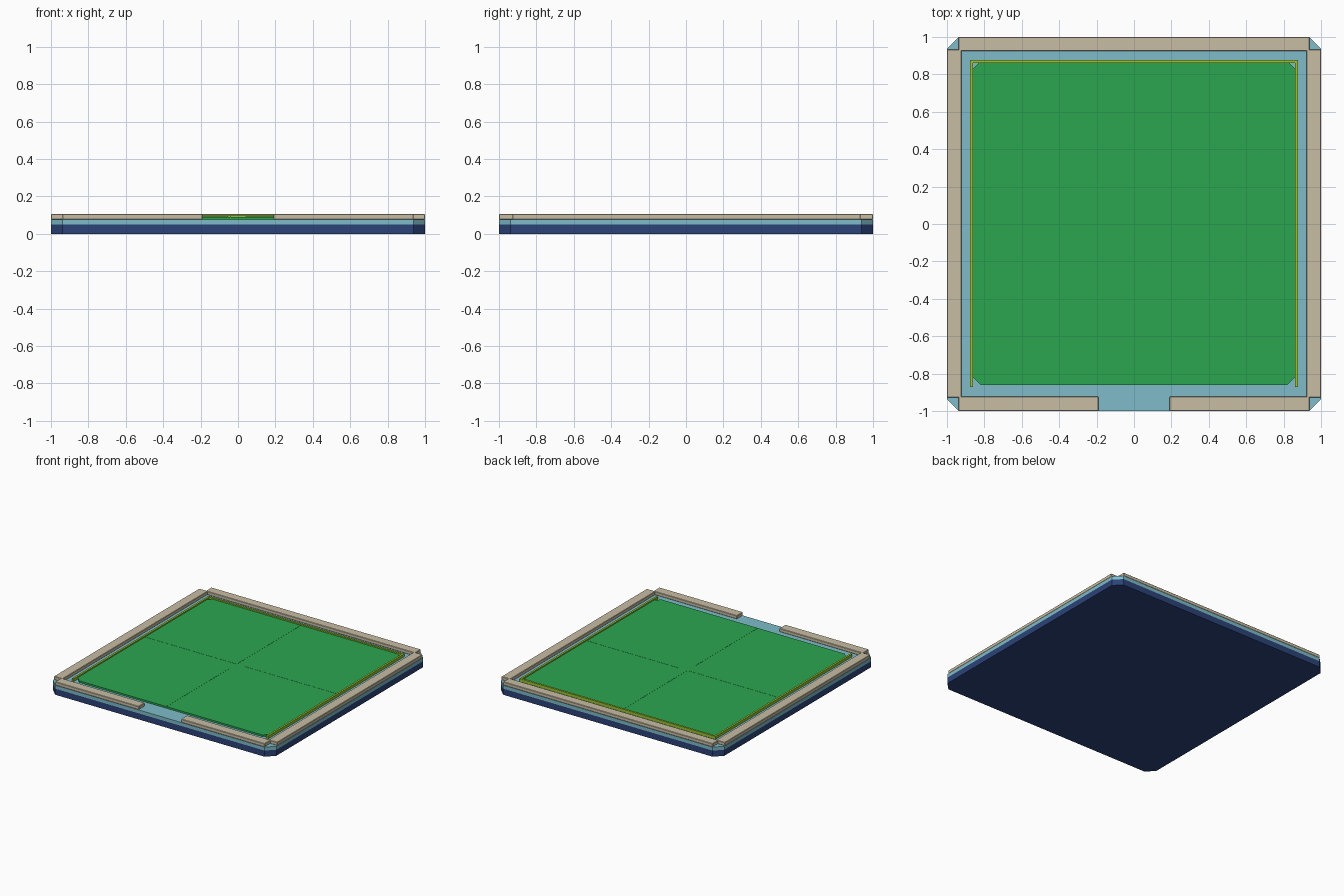
import bpy, bmesh

if "Cube" in bpy.data.objects:
    bpy.data.objects.remove(bpy.data.objects["Cube"])


def material(name, rgb):
    m = bpy.data.materials.new(name)
    m.diffuse_color = (*rgb, 1)
    m.use_nodes = True
    m.node_tree.nodes["Principled BSDF"].inputs["Base Color"].default_value = m.diffuse_color
    return m


NAVY = material("navy", (0.025, 0.055, 0.19))
BLUE = material("pale_blue", (0.21, 0.50, 0.58))
TAN = material("tan", (0.58, 0.51, 0.37))
GREEN = material("grass_green", (0.025, 0.38, 0.08))
LIME = material("lime", (0.32, 0.54, 0.03))


def finish(bm, name, mat):
    bmesh.ops.recalc_face_normals(bm, faces=bm.faces)
    me = bpy.data.meshes.new(name)
    bm.to_mesh(me)
    bm.free()
    me.materials.append(mat)
    ob = bpy.data.objects.new(name, me)
    bpy.context.collection.objects.link(ob)
    return ob


def prism(name, pts, z0, z1, mat, caps=(True, True)):
    """Extrude an outline from z0 to z1."""
    bm = bmesh.new()
    lo = [bm.verts.new((x, y, z0)) for x, y in pts]
    hi = [bm.verts.new((x, y, z1)) for x, y in pts]
    n = len(pts)
    for i in range(n):
        j = (i + 1) % n
        bm.faces.new((lo[i], lo[j], hi[j], hi[i]))
    if caps[0]:
        bm.faces.new(lo[::-1])
    if caps[1]:
        bm.faces.new(hi)
    return finish(bm, name, mat)


def box(name, x0, x1, y0, y1, z0, z1, mat, bevel=0):
    ob = prism(name, [(x0, y0), (x1, y0), (x1, y1), (x0, y1)], z0, z1, mat)
    if bevel:
        mod = ob.modifiers.new("edge", 'BEVEL')
        mod.width, mod.segments = bevel, 1
    return ob


def chamfered(r, front, back):
    """Square outline with cut corners."""
    f, b = r - front, r - back
    return [(-f, -r), (f, -r), (r, -f), (r, b), (b, r), (-b, r), (-r, b), (-r, -f)]


# Two-layer base slab
Z1, Z2, Z3 = 0.049, 0.077, 0.105
base = chamfered(1.0, 0.062, 0.062)
prism("base_foundation", base, 0, Z1, NAVY, (True, False))
prism("base_paving", base, Z1, Z2, BLUE, (False, True))

# Surrounding kerbs, with an entrance gap at the front
box("back_kerb", -0.938, 0.938, 0.925, 1.0, Z2, Z3, TAN, 0.003)
for s, side in ((-1, "left"), (1, "right")):
    x0, x1 = sorted((s * 0.922, s * 1.0))
    box(side + "_kerb", x0, x1, -0.927, 0.932, Z2, Z3, TAN, 0.003)
    x0, x1 = sorted((s * 0.19, s * 0.938))
    box(side + "_front_kerb", x0, x1, -1.0, -0.922, Z2, Z3, TAN, 0.003)

# Lawn with faint seam strips that stop short of the middle
LAWN = 0.091
prism("lawn", chamfered(0.86, 0.04, 0.028), Z2, LAWN, GREEN)
for a, b in ((-0.855, -0.05), (0.04, 0.855)):
    box("lawn_seam_across", a, b, 0.038, 0.042, LAWN, LAWN + 0.001, GREEN)
    box("lawn_seam_along", -0.042, -0.038, a, b, LAWN, LAWN + 0.001, GREEN)

# Low hedge edging on three sides
o, i, f = 0.877, 0.861, -0.872
prism("hedge_edging", [(-o, f), (-i, f), (-i, i), (i, i), (i, f), (o, f), (o, o), (-o, o)],
      Z2, 0.1, LIME)
